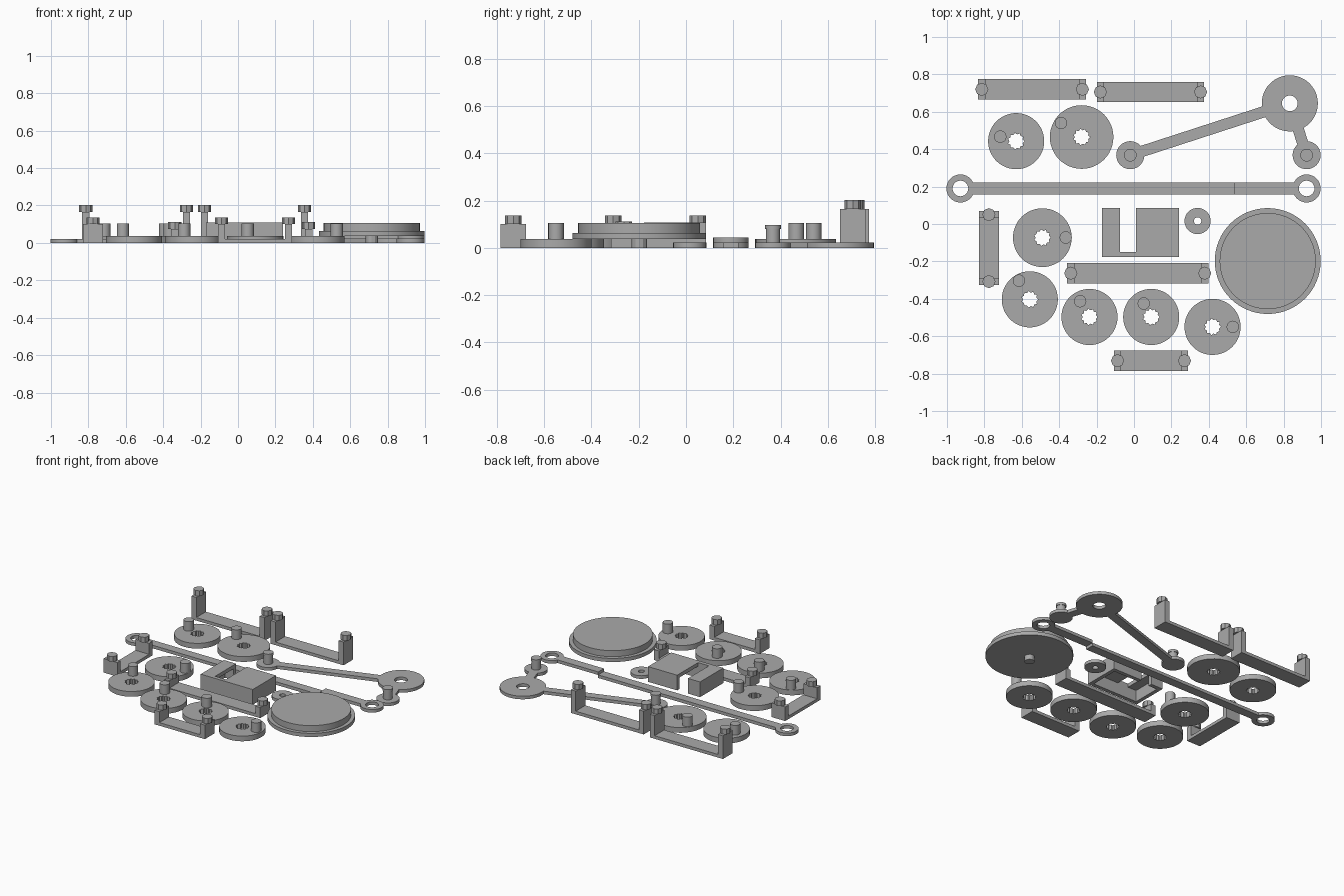
import bpy, bmesh, math
from mathutils import Matrix, Vector

if "Cube" in bpy.data.objects:
    bpy.data.objects.remove(bpy.data.objects["Cube"])

grey = bpy.data.materials.new("plain grey")
grey.diffuse_color = (0.4, 0.4, 0.4, 1)
grey.use_nodes = True
grey.node_tree.nodes["Principled BSDF"].inputs["Base Color"].default_value = grey.diffuse_color


def finish(bm, name):
    bmesh.ops.recalc_face_normals(bm, faces=bm.faces[:])
    me = bpy.data.meshes.new(name)
    bm.to_mesh(me)
    bm.free()
    me.materials.append(grey)
    ob = bpy.data.objects.new(name, me)
    bpy.context.collection.objects.link(ob)
    return ob


def prism(name, pts, z0, z1):
    """Extrude a closed outline from z0 to z1."""
    bm = bmesh.new()
    f = bm.faces.new([bm.verts.new((x, y, z0)) for x, y in pts])
    r = bmesh.ops.extrude_face_region(bm, geom=[f])
    top = [v for v in r["geom"] if isinstance(v, bmesh.types.BMVert)]
    bmesh.ops.translate(bm, verts=top, vec=(0, 0, z1 - z0))
    return finish(bm, name)


def circle(x, y, r, n, inner=None):
    """Circle outline; with inner given, every second point is pulled in."""
    return [(x + (inner if inner and i % 2 else r) * math.cos(2 * math.pi * i / n),
             y + (inner if inner and i % 2 else r) * math.sin(2 * math.pi * i / n))
            for i in range(n)]


def cyl(name, x, y, r, z0, z1, n=32):
    return prism(name, circle(x, y, r, n), z0, z1)


def box(name, x0, x1, y0, y1, z0, z1):
    return prism(name, [(x0, y0), (x1, y0), (x1, y1), (x0, y1)], z0, z1)


def strip(name, a, b, w, z0, z1):
    """Straight bar of width w between two points."""
    a, b = Vector(a), Vector(b)
    d = (b - a).normalized()
    s = Vector((-d.y, d.x)) * w / 2
    return prism(name, [a + s, a - s, b - s, b + s], z0, z1)


def combine(ob, others, op):
    bpy.context.view_layer.objects.active = ob
    for o in others:
        m = ob.modifiers.new("join", 'BOOLEAN')
        m.operation, m.object, m.solver = op, o, 'EXACT'
        bpy.ops.object.modifier_apply(modifier=m.name)
        bpy.data.objects.remove(o, do_unlink=True)
    return ob


# Crank discs: centre, radius, peg position
T = 0.022
for x, y, r, px, py in [
        (-0.63, 0.443, 0.15, -0.715, 0.467), (-0.28, 0.465, 0.17, -0.39, 0.54),
        (-0.49, -0.073, 0.157, -0.365, -0.072), (-0.557, -0.403, 0.15, -0.615, -0.303),
        (-0.238, -0.497, 0.15, -0.288, -0.413), (0.092, -0.497, 0.15, 0.052, -0.425),
        (0.42, -0.55, 0.15, 0.528, -0.55)]:
    disc = cyl("crank_disc", x, y, r, 0, 0.037, 48)
    hole = prism("spline_hole", circle(x, y, 0.045, 22, 0.036), -0.1, 0.1)
    combine(disc, [hole], 'DIFFERENCE')
    cyl("crank_peg", px, py, 0.033, 0.037, 0.105, 20)

# U brackets: base strip, two end uprights and a stud on each
for cx, cy, half, top, along_y in [
        (-0.545, 0.72, 0.269, 0.165, False), (0.088, 0.706, 0.268, 0.165, False),
        (-0.776, -0.129, 0.179, 0.1, True), (0.02, -0.263, 0.358, 0.075, False),
        (0.091, -0.731, 0.179, 0.1, False)]:
    e, w = half + 0.019, 0.054
    parts = [box("bracket_base", -e, e, -w, w, 0, T)]
    for s in (-1, 1):
        parts.append(box("bracket_upright", s * half - 0.019, s * half + 0.019, -w, w, T, top))
        parts.append(cyl("bracket_stud", s * half, 0, 0.035, top, top + 0.037, 8))
    place = Matrix.Translation((cx, cy, 0))
    if along_y:
        place = place @ Matrix.Rotation(math.pi / 2, 4, 'Z')
    for p in parts:
        p.data.transform(place)

# Bent lever: large eye, two arms ending in pegged pads
eye, pads = (0.833, 0.645), [(-0.02, 0.368), (0.923, 0.368)]
lever = cyl("bent_lever", *eye, 0.15, 0, T, 48)
for p in pads:
    combine(lever, [strip("arm", eye, p, 0.06, 0, T), cyl("pad", *p, 0.075, 0, T)], 'UNION')
    cyl("lever_peg", *p, 0.03, T, 0.08, 20)
    cyl("lever_peg_cap", *p, 0.034, 0.08, 0.097, 20)
combine(lever, [cyl("hole", *eye, 0.042, -0.1, 0.1, 24)], 'DIFFERENCE')

# Long connecting rod: the right part sits one thickness higher
for name, x, z in (("rod_low", -0.928, 0), ("rod_high", 0.923, T - 0.001)):
    rod = cyl(name, x, 0.19, 0.075, z, z + T)
    combine(rod, [strip("bar", (x, 0.19), (0.536, 0.19), 0.064, z, z + T)], 'UNION')
    combine(rod, [cyl("hole", x, 0.19, 0.042, -0.1, 0.1, 24)], 'DIFFERENCE')

# Washer
washer = cyl("washer", 0.34, 0.016, 0.07, 0, 0.022)
combine(washer, [cyl("hole", 0.34, 0.016, 0.02, -0.1, 0.1, 16)], 'DIFFERENCE')

# Slotted cover, hollow underneath
cover = box("slotted_cover", -0.17, 0.24, -0.177, 0.085, 0, 0.108)
combine(cover, [box("cavity", -0.143, 0.213, -0.15, 0.058, -0.1, 0.082),
                box("slot", -0.075, 0.01, -0.15, 0.2, -0.1, 0.2)], 'DIFFERENCE')

# Large turntable on a short post
cyl("turntable_post", 0.715, -0.198, 0.033, 0, 0.037, 12)
cyl("turntable_flange", 0.715, -0.198, 0.283, 0.037, 0.063, 64)
cyl("turntable_top", 0.715, -0.198, 0.257, 0.063, 0.106, 64)

# Smooth round walls, keep edges sharp
for ob in bpy.context.scene.objects:
    ob.select_set(True)
    bpy.context.view_layer.objects.active = ob
bpy.ops.object.shade_smooth_by_angle(angle=math.radians(25))
